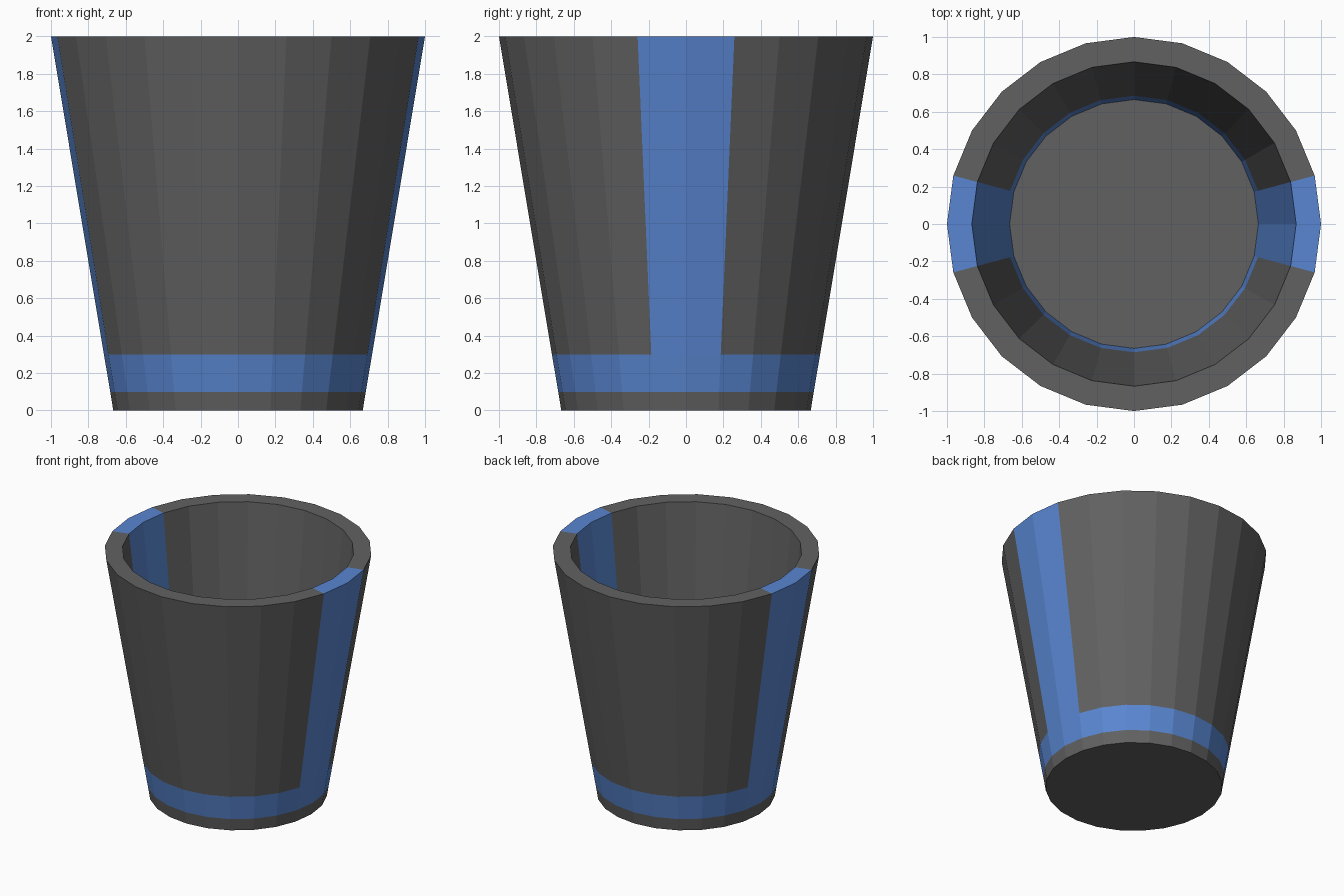
import bpy, bmesh, math

if "Cube" in bpy.data.objects:
    bpy.data.objects.remove(bpy.data.objects["Cube"])

SIDES = 24
# Wall profile (radius, z): outside bottom -> rim -> inside floor
PROFILE = [(0.667, 0), (0.683, 0.1), (0.717, 0.3), (1.0, 2.0),
           (0.867, 2.0), (0.686, 0.3), (0.665, 0.1)]
BAND_ROWS = (1, 5)        # rows of the low ring, outside and inside
STRIPE_ROWS = (2, 3, 4)   # rows of the side stripes, over the rim


def material(name, color):
    m = bpy.data.materials.new(name)
    m.diffuse_color = (*color, 1)
    m.use_nodes = True
    m.node_tree.nodes["Principled BSDF"].inputs["Base Color"].default_value = m.diffuse_color
    return m


bm = bmesh.new()
rings = [[bm.verts.new((r * math.cos(2 * math.pi * i / SIDES),
                        r * math.sin(2 * math.pi * i / SIDES), z))
          for i in range(SIDES)] for r, z in PROFILE]

# Walls and rim, with blue low ring and blue stripes at left and right
stripe_cols = {0, SIDES - 1, SIDES // 2, SIDES // 2 - 1}
for row, (a, b) in enumerate(zip(rings, rings[1:])):
    for i in range(SIDES):
        j = (i + 1) % SIDES
        f = bm.faces.new((a[i], a[j], b[j], b[i]))
        blue = row in BAND_ROWS or (row in STRIPE_ROWS and i in stripe_cols)
        f.material_index = int(blue)

# Underside and inner floor
bm.faces.new(rings[0][::-1])
bm.faces.new(rings[-1])

mesh = bpy.data.meshes.new("cup")
bm.to_mesh(mesh)
bm.free()
mesh.materials.append(material("dark_grey", (0.12, 0.12, 0.12)))
mesh.materials.append(material("blue", (0.10, 0.24, 0.64)))
cup = bpy.data.objects.new("cup", mesh)
bpy.context.collection.objects.link(cup)
